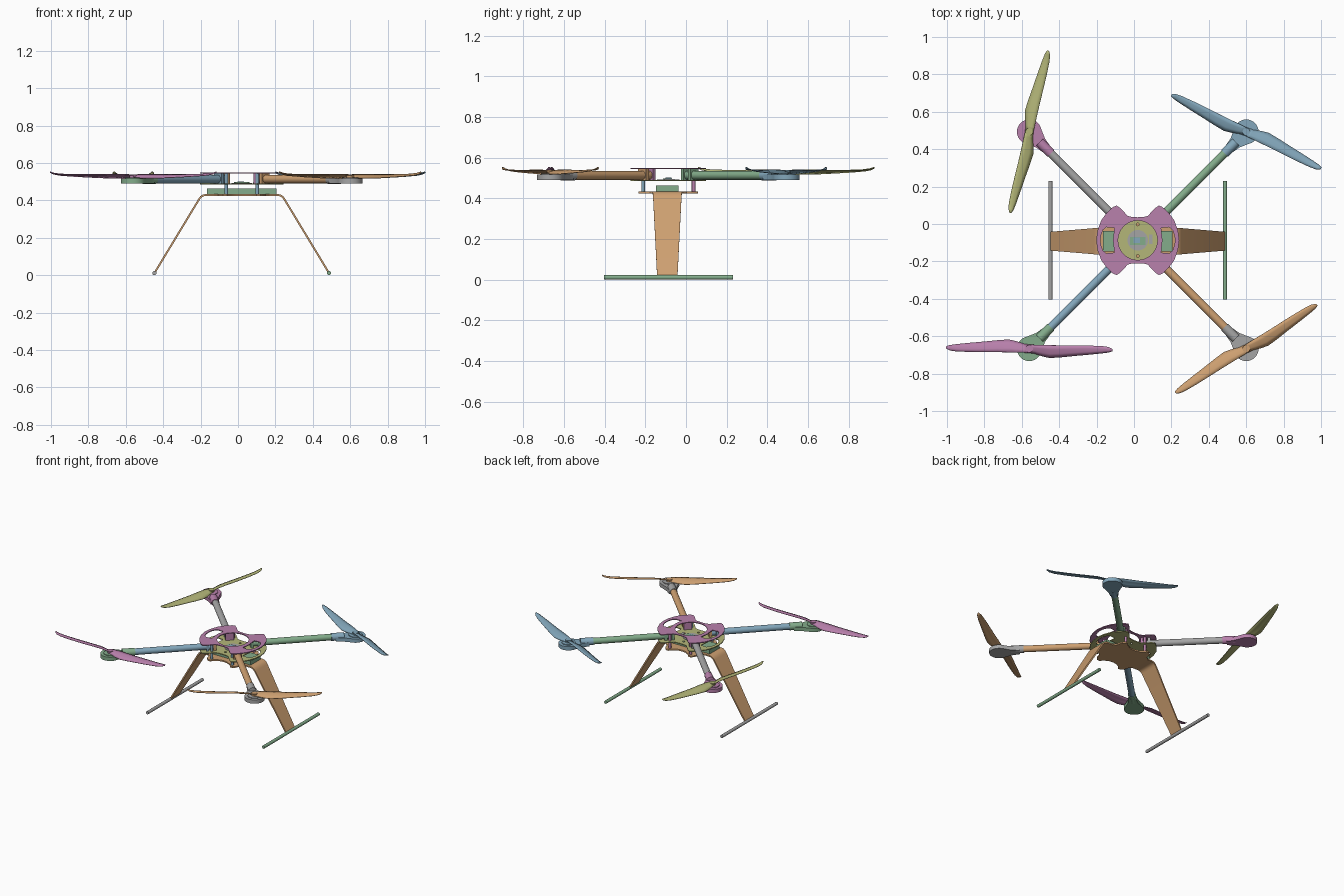
import bpy, bmesh, math
from mathutils import Matrix, Vector

if "Cube" in bpy.data.objects:
    bpy.data.objects.remove(bpy.data.objects["Cube"])

CX, CY = 0.02, -0.087          # hub centre
COLORS = {
    "green": (0.51, 0.67, 0.54), "blue": (0.51, 0.65, 0.73), "tan": (0.80, 0.62, 0.44),
    "pink": (0.72, 0.50, 0.67), "olive": (0.70, 0.71, 0.47), "grey": (0.64, 0.64, 0.64),
}
MATS = {}
for cname, rgb in COLORS.items():
    m = bpy.data.materials.new(cname)
    m.diffuse_color = (*[c ** 2.2 for c in rgb], 1)
    m.use_nodes = True
    m.node_tree.nodes["Principled BSDF"].inputs["Base Color"].default_value = m.diffuse_color
    MATS[cname] = m


def finish(name, bm, color, loc=(0, 0, 0), rot=0.0):
    bmesh.ops.recalc_face_normals(bm, faces=bm.faces)
    me = bpy.data.meshes.new(name)
    bm.to_mesh(me)
    bm.free()
    me.materials.append(MATS[color])
    ob = bpy.data.objects.new(name, me)
    bpy.context.collection.objects.link(ob)
    ob.location, ob.rotation_euler = loc, (0, 0, rot)
    bpy.context.view_layer.objects.active = ob
    ob.select_set(True)
    bpy.ops.object.shade_smooth_by_angle(angle=math.radians(35))
    ob.select_set(False)
    return ob


def rod(name, a, b, r, color, seg=20):
    a, b = Vector(a), Vector(b)
    d = b - a
    bm = bmesh.new()
    bmesh.ops.create_cone(bm, cap_ends=True, segments=seg, radius1=r, radius2=r, depth=d.length,
                          matrix=Matrix.Translation((a + b) / 2) @ d.to_track_quat('Z', 'Y').to_matrix().to_4x4())
    return finish(name, bm, color)


def box(name, center, size, color, rot=0.0):
    bm = bmesh.new()
    bmesh.ops.create_cube(bm, size=1, matrix=Matrix.Diagonal((*size, 1)))
    return finish(name, bm, color, center, rot)


def circle(x, y, r, n=32):
    return [(x + r * math.cos(2 * math.pi * i / n), y + r * math.sin(2 * math.pi * i / n)) for i in range(n)]


def four_way(q):
    """Mirror a quadrant outline (from the x axis to the y axis) into a closed loop."""
    half = q + [(-x, y) for x, y in q[-2::-1]]
    return half + [(x, -y) for x, y in half[-2:0:-1]]


def plate(name, loops, z0, z1, color, loc=(CX, CY), rot=0.0):
    """Flat plate: the first loop is the outline, the rest are holes."""
    bm = bmesh.new()
    for loop in loops:
        vs = [bm.verts.new((x, y, z0)) for x, y in loop]
        for i, v in enumerate(vs):
            bm.edges.new((v, vs[(i + 1) % len(vs)]))
    bmesh.ops.triangle_fill(bm, use_beauty=True, edges=bm.edges[:], normal=(0, 0, 1))
    ext = bmesh.ops.extrude_face_region(bm, geom=bm.faces[:], use_keep_orig=True)
    bmesh.ops.translate(bm, vec=(0, 0, z1 - z0), verts=[g for g in ext["geom"] if isinstance(g, bmesh.types.BMVert)])
    return finish(name, bm, color, (loc[0], loc[1], 0), rot)


# Hub plates with side windows
outline = four_way([(.222, 0), (.215, .053), (.195, .107), (.167, .145), (.132, .178), (.113, .186),
                    (.094, .173), (.053, .13), (.03, .124), (0, .123)])
win = [(.125, -.066), (.168, -.07), (.186, -.055), (.197, -.025), (.199, 0), (.197, .025),
       (.186, .055), (.168, .07), (.125, .066), (.132, 0)]
windows = [win, [(-x, y) for x, y in win]]
plate("top_plate", [outline, circle(0, 0, .105, 40)] + windows, .543, .549, "pink")
pin_holes = [circle(0, s * .085, .008, 12) for s in (-1, 1)]
plate("lower_plate", [outline] + windows + pin_holes, .484, .490, "olive")
tray = four_way([(.15, 0), (.15, .074), (.128, .09), (.118, .128), (.1, .147), (.08, .147),
                 (.062, .125), (.03, .108), (0, .104)])
plate("leg_tray", [tray], .424, .434, "tan")

# Electronics on the lower plate and the battery below it
plate("board_base", [circle(0, 0, .055)], .490, .493, "grey")
box("board", (CX, CY - .004, .495), (.085, .045, .004), "green")
box("board_chip", (CX - .005, CY, .499), (.035, .03, .004), "blue")
box("side_connector", (CX + .07, CY + .005, .493), (.02, .05, .006), "grey")
box("battery", (CX, CY - .005, .449), (.37, .11, .03), "green")

# Bent landing leg on each side, with its skid
for s, side, col in ((-1, "left", "grey"), (1, "right", "green")):
    path = [(.148, .429, .074), (.19, .429, .073), (.207, .426, .072), (.219, .418, .071),
            (.228, .406, .07), (.465, .014, .05)]
    bm = bmesh.new()
    rings = []
    for i, (x, z, w) in enumerate(path):
        p0, p1 = path[max(i - 1, 0)], path[min(i + 1, len(path) - 1)]
        t = Vector((p1[0] - p0[0], p1[1] - p0[1])).normalized() * .005
        rings.append([bm.verts.new((s * (x + k * -t.y), y * w, z + k * t.x))
                      for k, y in ((1, -1), (1, 1), (-1, 1), (-1, -1))])
    for a, b in zip(rings, rings[1:]):
        for i in range(4):
            bm.faces.new((a[i], a[(i + 1) % 4], b[(i + 1) % 4], b[i]))
    bm.faces.new(rings[0])
    bm.faces.new(rings[-1])
    finish(side + "_leg", bm, "tan", (CX, CY - .005, 0))
    rod(side + "_skid", (CX + s * .467, CY - .317, .011), (CX + s * .467, CY + .317, .011), .011, col, 16)


def propeller(name, loc, ang, hand, color):
    # radius, straight edge, bulged edge, edge height difference, lift
    stations = [(.0, .022, -.022, .008, 0), (.03, .021, -.026, .018, 0), (.07, .02, -.04, .022, 0),
                (.11, .019, -.049, .022, 0), (.17, .018, -.045, .018, 0), (.24, .018, -.038, .014, .001),
                (.32, .017, -.031, .010, .003), (.39, .014, -.024, .006, .006),
                (.425, .009, -.019, .004, .011), (.445, -.002, -.012, .001, .018)]
    bm = bmesh.new()
    for turn in (1, -1):
        rows = []
        for r, e0, e1, dz, lift in stations:
            row = []
            for k in (0, .33, .67, 1):
                y = e0 + (e1 - e0) * k
                camber = .004 * math.sin(math.pi * k)
                row.append(bm.verts.new((turn * r, turn * hand * y, lift + dz * (.4 - k) + camber)))
            rows.append(row)
        for a, b in zip(rows, rows[1:]):
            for i in range(3):
                bm.faces.new((a[i], a[i + 1], b[i + 1], b[i]))
    ob = finish(name, bm, color, loc, ang)
    mod = ob.modifiers.new("thickness", 'SOLIDIFY')
    mod.thickness, mod.offset = .004, 0


# Four arms: x side, y side, arm, mount, clamp and blade colours, blade angle, blade handedness
corners = [("back_left", -1, 1, "grey", "pink", "pink", "olive", 76, -1),
           ("back_right", 1, 1, "green", "blue", "green", "blue", -27, -1),
           ("front_left", -1, -1, "blue", "green", "tan", "pink", 0, 1),
           ("front_right", 1, -1, "tan", "grey", "pink", "tan", 32.7, 1)]
for n, sx, sy, arm, mount, clamp, blade, ang, hand in corners:
    def at(d, z):
        return (CX + sx * d, CY + sy * d, z)
    mx, my, _ = at(.58, 0)
    rod(n + "_arm", at(.085, .513), at(.50, .513), .022, arm)

    # Teardrop motor mount pointing inward along the arm
    inward = math.atan2(-sy, -sx)
    arc = [(.066 * math.cos(math.radians(a)), .066 * math.sin(math.radians(a))) for a in range(55, 306, 10)]
    plate(n + "_mount", [arc + [(.085, -.034), (.135, -.025), (.135, .025), (.085, .034)]],
          .489, .516, mount, (mx, my), inward)
    rod(n + "_sleeve", at(.465, .513), at(.525, .513), .026, mount)
    rod(n + "_motor", (mx, my, .516), (mx, my, .521), .045, mount, 28)
    rod(n + "_prop_hub", (mx, my, .52), (mx, my, .538), .02, blade, 20)
    propeller(n + "_propeller", (mx, my, .531), math.radians(ang), hand, blade)

    # Clamps holding the arm between the plates, plus a standoff post
    for d, c in ((.088, clamp), (.122, arm)):
        box(n + "_clamp", at(d, .5165), (.018, .056, .053), c, inward)
    px, py = CX + sx * .083, CY + sy * .124
    rod(n + "_post", (px, py, .432), (px, py, .545), .009, "blue" if sy < 0 else "pink", 12)
